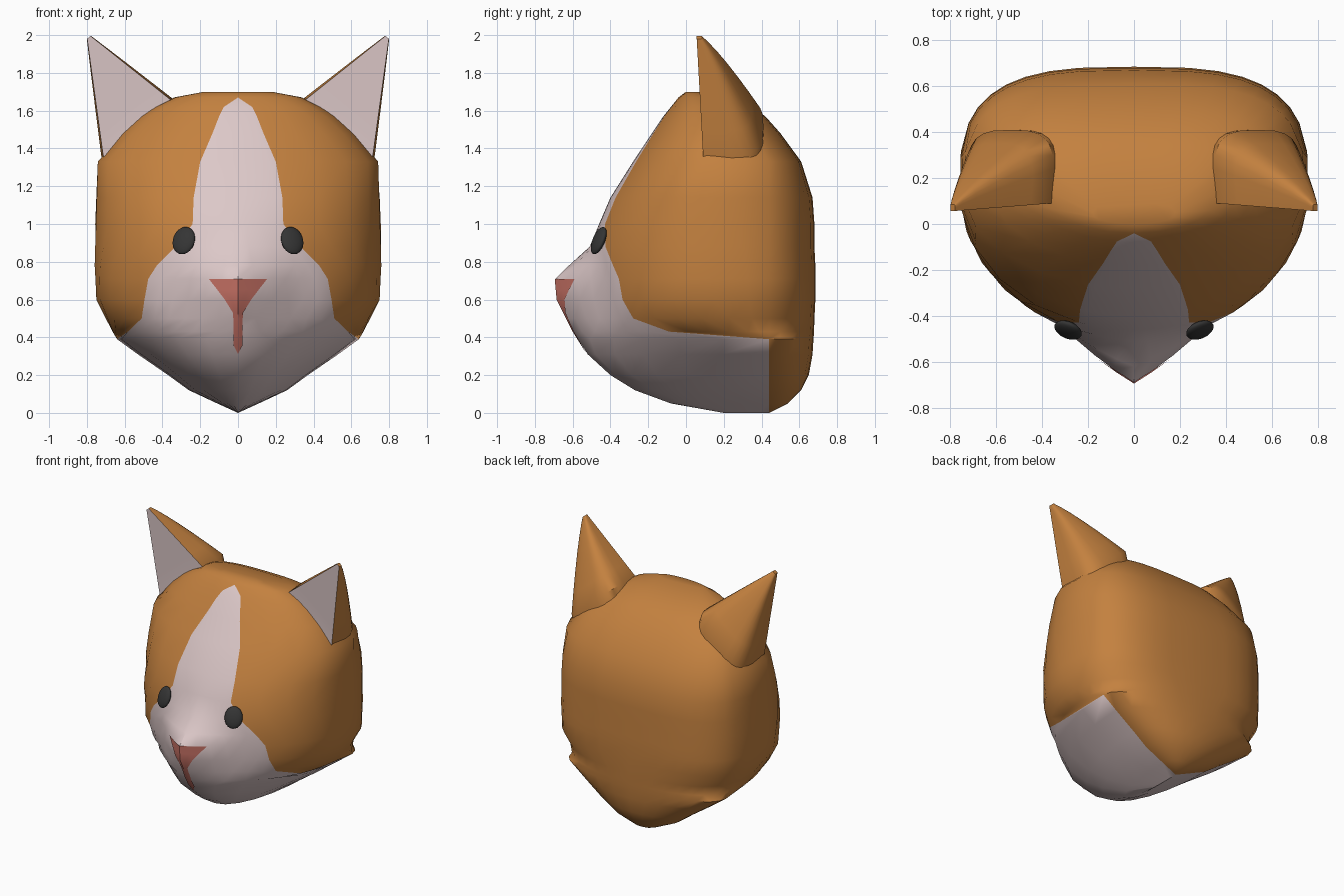
import bpy, bmesh
from math import sin, cos, asin, pi
from mathutils import Vector

if "Cube" in bpy.data.objects:
    bpy.data.objects.remove(bpy.data.objects["Cube"])


def material(name, rgb):
    m = bpy.data.materials.new(name)
    m.diffuse_color = (*rgb, 1)
    m.use_nodes = True
    m.node_tree.nodes["Principled BSDF"].inputs["Base Color"].default_value = m.diffuse_color
    return m


ORANGE = material("orange_fur", (0.55, 0.22, 0.05))
PALE = material("pale_fur", (0.72, 0.58, 0.58))
PINK = material("nose_pink", (0.62, 0.18, 0.14))
DARK = material("eye_dark", (0.035, 0.035, 0.035))


def loft(name, rings, mats, pale=None, closed=True, caps=True, angle=0.7):
    """Skin rings of points; pale(level, segment) picks the second material."""
    bm = bmesh.new()
    vs = [[bm.verts.new(p) for p in r] for r in rings]
    n = len(rings[0])
    for j in range(len(rings) - 1):
        for k in range(n if closed else n - 1):
            q = (k + 1) % n
            f = bm.faces.new((vs[j][k], vs[j][q], vs[j + 1][q], vs[j + 1][k]))
            f.material_index = 1 if pale and pale(j, k) else 0
    if caps:
        bm.faces.new(vs[-1])
    bmesh.ops.remove_doubles(bm, verts=bm.verts, dist=0.0005)
    bmesh.ops.recalc_face_normals(bm, faces=bm.faces)
    me = bpy.data.meshes.new(name)
    bm.to_mesh(me)
    bm.free()
    for m in mats:
        me.materials.append(m)
    ob = bpy.data.objects.new(name, me)
    bpy.context.collection.objects.link(ob)
    bpy.context.view_layer.objects.active = ob
    ob.select_set(True)
    bpy.ops.object.shade_smooth_by_angle(angle=angle)
    ob.select_set(False)
    return ob


# Head levels: z, half width, front y, widest y, back y, muzzle bump, pale edge x
# (a negative edge gives the angle around the section directly)
LEVELS = [
    (0.00, 0.00, 0.20, 0.44, 0.44, 0.00, -pi / 2),
    (0.05, 0.11, -0.08, 0.44, 0.54, 0.00, -pi / 2),
    (0.12, 0.26, -0.27, 0.44, 0.61, 0.00, -pi / 2),
    (0.20, 0.37, -0.40, 0.44, 0.65, 0.00, -pi / 2),
    (0.31, 0.53, -0.50, 0.44, 0.67, 0.02, -pi / 2),
    (0.39, 0.64, -0.51, 0.44, 0.675, 0.06, -pi / 2),
    (0.43, 0.665, -0.51, 0.30, 0.678, 0.085, -1.07),
    (0.50, 0.70, -0.50, 0.20, 0.68, 0.13, 0.51),
    (0.60, 0.75, -0.50, 0.16, 0.685, 0.18, 0.495),
    (0.71, 0.755, -0.50, 0.15, 0.685, 0.19, 0.475),
    (0.78, 0.76, -0.50, 0.15, 0.685, 0.12, 0.43),
    (0.88, 0.76, -0.49, 0.15, 0.68, 0.02, 0.33),
    (1.00, 0.76, -0.46, 0.15, 0.68, 0.00, 0.24),
    (1.14, 0.755, -0.40, 0.15, 0.67, 0.00, 0.235),
    (1.33, 0.745, -0.28, 0.15, 0.61, 0.00, 0.20),
    (1.48, 0.62, -0.18, 0.15, 0.50, 0.00, 0.135),
    (1.57, 0.52, -0.12, 0.14, 0.42, 0.00, 0.10),
    (1.62, 0.44, -0.08, 0.12, 0.35, 0.00, 0.075),
    (1.67, 0.34, -0.04, 0.09, 0.24, 0.00, 0.0),
    (1.70, 0.18, 0.00, 0.04, 0.09, 0.00, 0.0),
]
FRONT, SIDE, BACK = 6, 6, 7


def bump(x, amount):
    return amount * max(0, 1 - abs(x) / 0.32)


def section(z, w, yf, yc, yb, b, edge):
    te = -edge if edge < 0 else asin(edge / w)
    # the back is rounder low down, squarer higher up
    p = 0.95 if z < 0.4 else max(0.65, 0.86 - 1.2 * (z - 0.43))
    tm = 2.0
    if yb > 0.6 or z < 0.4:
        tm = pi / 2 + asin(max(0, (0.44 - yc) / max(yb - yc, 0.01)) ** (1 / p))
    ts = [te * i / FRONT for i in range(FRONT)]
    ts += [te + (tm - te) * i / SIDE for i in range(SIDE)]
    ts += [tm + (pi - tm) * i / BACK for i in range(BACK + 1)]
    half = []
    for t in ts:
        s, c = max(0, sin(t)), cos(t)
        if t <= pi / 2 + 1e-6:
            x = w * s
            half.append((x, yc - (yc - yf) * c - bump(x, b), z))
        else:
            half.append((w * s ** p, yc + (yb - yc) * (-c) ** p, z))
    half[-1] = (0, yb, z)
    return half + [(-x, y, zz) for x, y, zz in half[-2:0:-1]]


N = 2 * (FRONT + SIDE + BACK)
loft("head", [section(*l) for l in LEVELS], [ORANGE, PALE],
     lambda j, k: j < 18 and (k < FRONT or k >= N - FRONT))


# Nose and mouth patch following the muzzle
def face_y(x, z):
    for a, b in zip(LEVELS, LEVELS[1:]):
        if a[0] <= z <= b[0]:
            f = (z - a[0]) / (b[0] - a[0])
            _, w, yf, yc, _, bp, _ = [p + (q - p) * f for p, q in zip(a, b)]
            return yc - (yc - yf) * (1 - (x / w) ** 2) ** 0.5 - bump(x, bp)


nose_rows = [(0.71, 0.155), (0.65, 0.108), (0.60, 0.07), (0.53, 0.027),
             (0.50, 0.025), (0.43, 0.025), (0.36, 0.025), (0.315, 0.001)]
loft("nose", [[(w * s / 2, face_y(w * s / 2, z) - 0.005, z) for s in range(-2, 3)]
              for z, w in nose_rows], [PINK], closed=False, caps=False)

# Ears: flat pale front, rounded back, tapering to the tip
A, B = Vector((0.36, 0.09, 1.66)), Vector((0.715, 0.09, 1.37))
TIP, MID = Vector((0.803, 0.055, 2.013)), (A + B) / 2


def ear_ring(k, side, shift=(0, 0, 0)):
    ring = []
    for i in range(15):
        th = pi * i / 14
        c, sn = cos(th), max(0, sin(th))
        s = -0.5 * (1 if c > 0 else -1) * abs(c) ** 0.65
        off = (B - A) * s * (k + 0.17 * sn ** 0.6 * k ** 0.7)
        depth = Vector((0, 0.32 * sn ** 0.5 * k ** 0.8, 0))
        p = TIP.lerp(MID, k) + off + depth + Vector(shift)
        ring.append((p.x * side, p.y, p.z))
    return ring


for side, label in ((1, "right"), (-1, "left")):
    rings = [ear_ring(1, side, (-0.04, 0, -0.15))]
    rings += [ear_ring(k, side) for k in (1, 0.8, 0.6, 0.4, 0.25, 0.12, 0.05)]
    loft("ear_" + label, rings, [ORANGE, PALE], lambda j, k: k == 14)

    # Eyes
    bpy.ops.mesh.primitive_uv_sphere_add(segments=20, ring_count=12, radius=1,
                                         location=(0.287 * side, -0.462, 0.912),
                                         rotation=(-0.38, 0, 0.4 * side))
    eye = bpy.context.object
    eye.name = "eye_" + label
    eye.scale = (0.063, 0.026, 0.077)
    eye.data.materials.append(DARK)
    bpy.ops.object.shade_smooth()
    eye.select_set(False)
